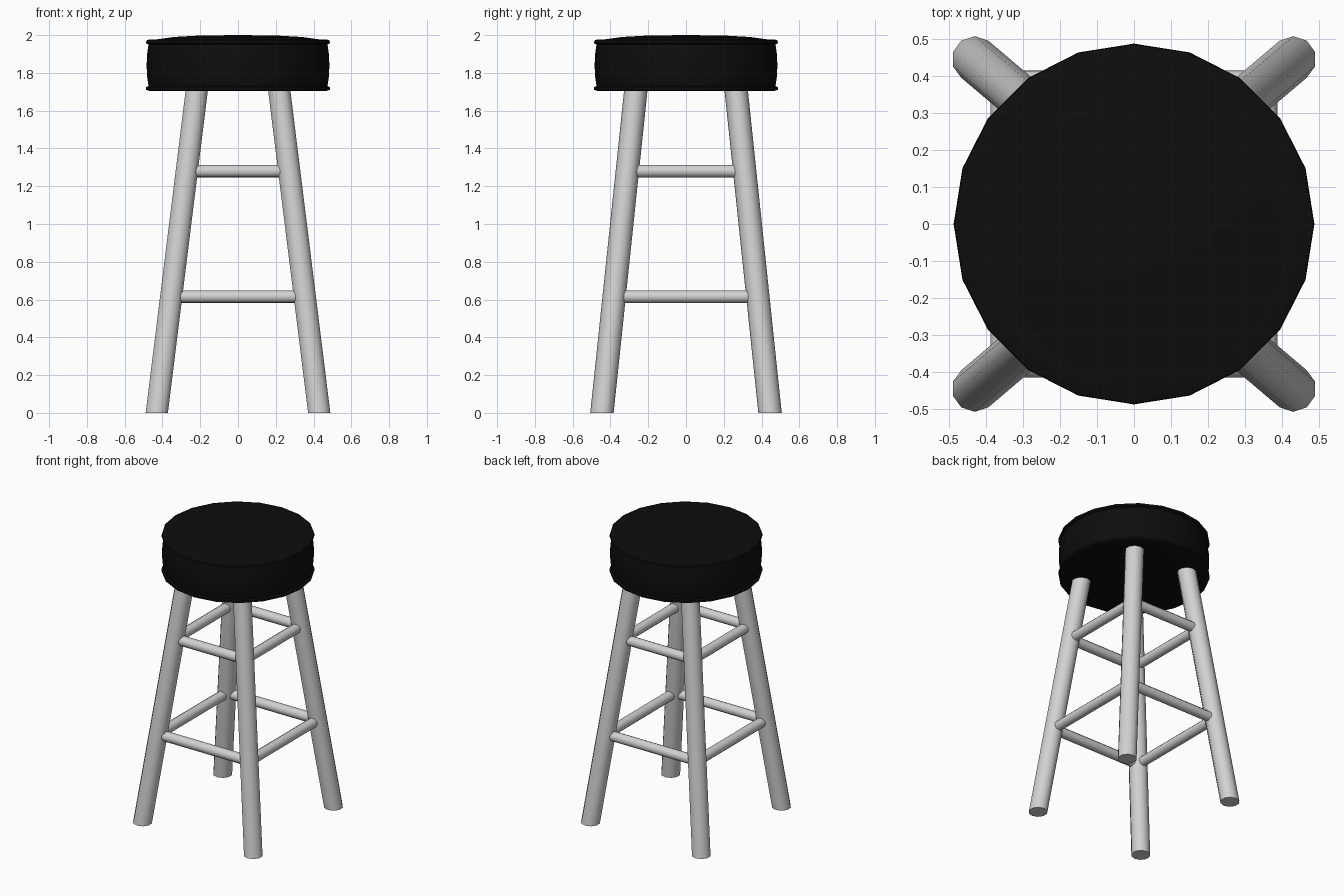
import bpy, bmesh, math
from mathutils import Vector

if "Cube" in bpy.data.objects:
    bpy.data.objects.remove(bpy.data.objects["Cube"])


def material(name, color):
    m = bpy.data.materials.new(name)
    m.use_nodes = True
    m.diffuse_color = color
    m.node_tree.nodes["Principled BSDF"].inputs["Base Color"].default_value = color
    return m


BLACK = material("black_leather", (0.004, 0.004, 0.004, 1))
GREY = material("light_grey_wood", (0.64, 0.64, 0.64, 1))


def add_object(name, bm, mat):
    bmesh.ops.recalc_face_normals(bm, faces=bm.faces)
    mesh = bpy.data.meshes.new(name)
    bm.to_mesh(mesh)
    bm.free()
    obj = bpy.data.objects.new(name, mesh)
    bpy.context.collection.objects.link(obj)
    mesh.materials.append(mat)
    bpy.ops.object.select_all(action='DESELECT')
    obj.select_set(True)
    bpy.context.view_layer.objects.active = obj
    bpy.ops.object.shade_smooth_by_angle(angle=math.radians(40))
    return obj


def rod(name, start, end, radius, sides, mat, level_ends=False):
    """Capped rod between two points; level_ends cuts the ends horizontally."""
    start, end = Vector(start), Vector(end)
    axis = (end - start).normalized()
    u = Vector((1, 0, 0)) if level_ends else axis.orthogonal().normalized()
    v = Vector((0, 1, 0)) if level_ends else axis.cross(u)
    bm = bmesh.new()
    rings = []
    for p in (start, end):
        angles = [math.tau * (i + 0.5) / sides for i in range(sides)]
        rings.append([bm.verts.new(p + radius * (math.cos(a) * u + math.sin(a) * v))
                      for a in angles])
        bm.faces.new(rings[-1])
    for i in range(sides):
        j = (i + 1) % sides
        bm.faces.new((rings[0][i], rings[0][j], rings[1][j], rings[1][i]))
    return add_object(name, bm, mat)


# Round cushion: domed top, piping at both rims, slightly bulging side
profile = [(0, 2.0), (0.2, 1.998), (0.34, 1.99), (0.44, 1.976), (0.465, 1.978),
           (0.485, 1.972), (0.487, 1.957), (0.474, 1.95), (0.481, 1.9),
           (0.484, 1.84), (0.481, 1.78), (0.474, 1.73), (0.487, 1.724),
           (0.486, 1.71), (0.465, 1.703), (0, 1.703)]
bm = bmesh.new()
points = [bm.verts.new((r, 0, z)) for r, z in profile]
edges = [bm.edges.new(pair) for pair in zip(points, points[1:])]
bmesh.ops.spin(bm, geom=points + edges, cent=(0, 0, 0), axis=(0, 0, 1),
               angle=math.tau, steps=20)
bmesh.ops.remove_doubles(bm, verts=bm.verts, dist=0.0005)
add_object("seat_cushion", bm, BLACK)


# Splayed legs
def leg_at(z, sx, sy):
    return Vector((sx * (0.43 - 0.124 * z), sy * (0.445 - 0.105 * z), z))


for sx, side in ((1, "left"), (-1, "right")):
    for sy, end in ((-1, "front"), (1, "back")):
        rod(f"leg_{end}_{side}", leg_at(0, sx, sy), leg_at(1.72, sx, sy),
            0.062, 10, GREY, level_ends=True)

# Two tiers of rungs joining neighbouring legs
for z, tier in ((1.28, "upper"), (0.615, "lower")):
    for s, end in ((-1, "front"), (1, "back")):
        rod(f"rung_{tier}_{end}", leg_at(z, -1, s), leg_at(z, 1, s), 0.034, 10, GREY)
    for s, side in ((1, "left"), (-1, "right")):
        rod(f"rung_{tier}_{side}", leg_at(z, s, -1), leg_at(z, s, 1), 0.034, 10, GREY)
